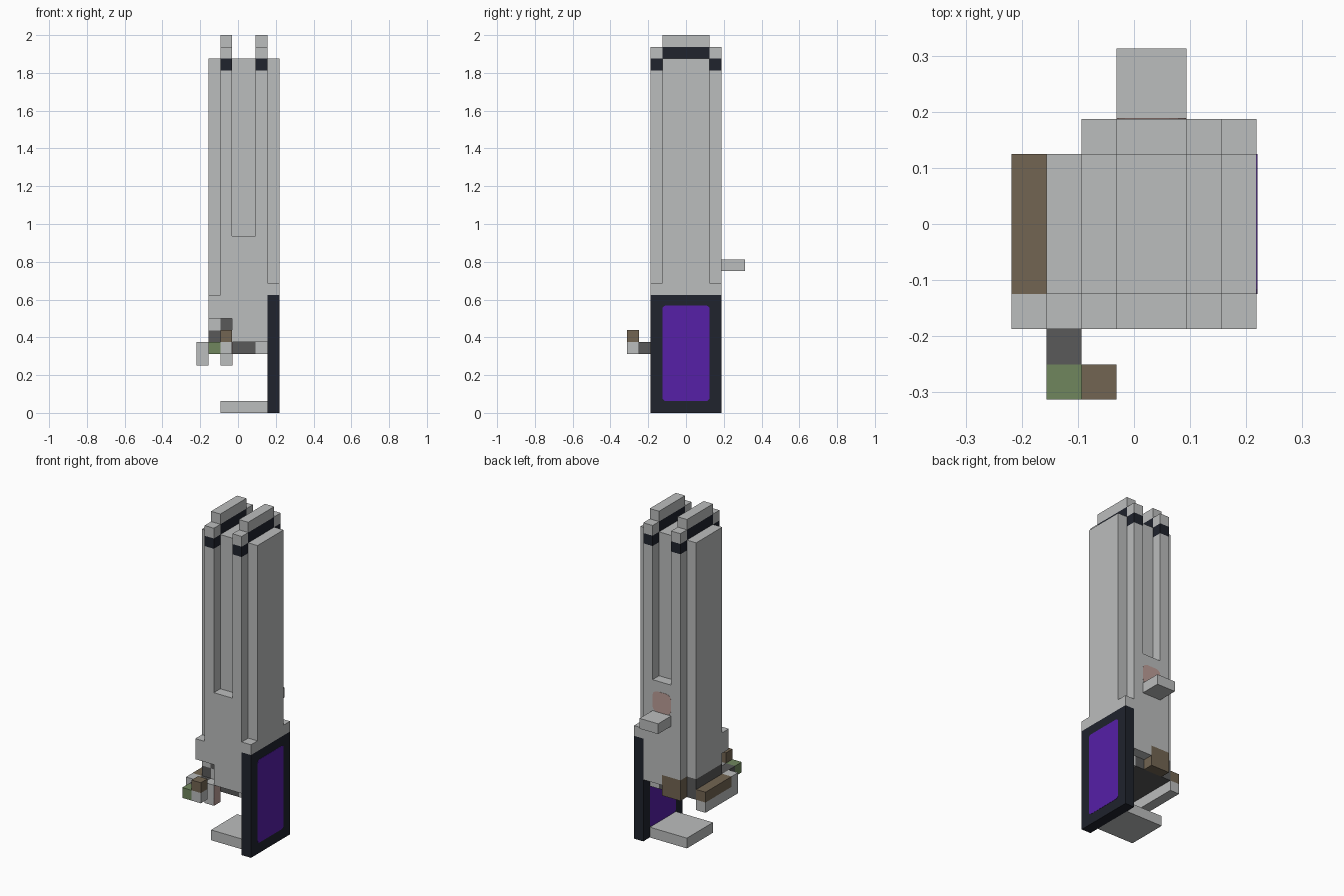
import bpy
import bmesh
from mathutils import Vector

old = bpy.data.objects.get("Cube")
if old:
    bpy.data.objects.remove(old, do_unlink=True)

UNIT = 1 / 16
X_MID = 3.5


def material(name, r, g, b):
    mat = bpy.data.materials.new(name)
    mat.use_nodes = True
    mat.diffuse_color = (r, g, b, 1)
    mat.node_tree.nodes["Principled BSDF"].inputs["Base Color"].default_value = (r, g, b, 1)
    return mat


GREY = material("light_grey", .5, .51, .51)
BLACK = material("blue_black", .014, .017, .026)
PURPLE = material("purple", .093, .014, .39)
BROWN = material("brown", .17, .13, .085)
DARK = material("dark_grey", .1, .1, .1)
GREEN = material("moss_green", .16, .24, .11)
PINK = material("dusty_pink", .5, .34, .31)


def box(name, mat, x, y, z, round_axis=None, radius=.3):
    """Block spanning the given ranges in grid units; optionally round the edges along one axis."""
    low, high = Vector((x[0], y[0], z[0])), Vector((x[1], y[1], z[1]))
    size, mid = high - low, (low + high) / 2 - Vector((X_MID, 0, 0))
    bm = bmesh.new()
    bmesh.ops.create_cube(bm, size=1)
    for v in bm.verts:
        v.co = Vector(a * b for a, b in zip(v.co, size)) + mid
        v.co *= UNIT
    if round_axis is not None:
        edges = [e for e in bm.edges
                 if abs((e.verts[0].co - e.verts[1].co).normalized()[round_axis]) > .9]
        bmesh.ops.bevel(bm, geom=edges, offset=radius * UNIT, segments=3,
                        profile=.5, affect='EDGES')
    mesh = bpy.data.meshes.new(name)
    bm.to_mesh(mesh)
    bm.free()
    mesh.materials.append(mat)
    obj = bpy.data.objects.new(name, mesh)
    bpy.context.collection.objects.link(obj)
    return obj


CORE = (-2, 2)
WIDE = (-3, 3)
FRONT = (-3, -2)
BACK = (2, 3)
RIBS = {"right": (2, 3), "left": (5, 6)}

# Tall core and side plates
box("core", GREY, (2, 6), CORE, (6, 30))
box("right_side_plate", GREY, (1, 2), CORE, (7, 30))
box("left_side_plate", GREY, (6, 7), CORE, (11, 30))
box("left_collar", GREY, (6, 7), WIDE, (10, 11))

# Stepped front and back walls below the slots
box("front_wall_low", GREY, (3, 6), FRONT, (6, 8))
box("front_wall_mid", GREY, (1, 6), FRONT, (8, 10))
box("front_wall_high", GREY, (2, 6), FRONT, (10, 15))
box("back_wall_low", GREY, (4, 6), BACK, (6, 7))
box("back_wall", GREY, (2, 6), BACK, (7, 16))

# Ribs with black bands, and the ridges between them
for side, x in RIBS.items():
    for face, y, base in (("front", FRONT, 15), ("back", BACK, 16)):
        box(f"{face}_{side}_rib", GREY, x, y, (base, 29))
        box(f"{face}_{side}_rib_band", BLACK, x, y, (29, 30))
        box(f"{face}_{side}_rib_cap", GREY, x, y, (30, 31))
    box(f"{side}_ridge_band", BLACK, x, CORE, (30, 31))
    box(f"{side}_ridge_cap", GREY, x, CORE, (31, 32))

# Side panel with a purple inset on both faces
box("side_panel", BLACK, (6, 7), WIDE, (0, 10))
for name, x in (("outer_window", (6.98, 7.02)), ("inner_window", (5.98, 6.02))):
    box(name, PURPLE, x, CORE, (1, 9.1), round_axis=0)

# Foot plate and back tab
box("foot_plate", GREY, (2, 6), CORE, (0, 1))
box("back_tab", GREY, (3, 5), (3, 5), (12, 13))
box("back_mark", PINK, (3, 5), (2.98, 3.02), (13, 15), round_axis=1, radius=.5)

# Underside
box("under_plate", DARK, (2, 5), CORE, (5, 6))
box("under_rail", GREY, (5, 6), CORE, (5, 6))
box("dark_side_strip", DARK, (1, 2), CORE, (5, 7))
box("front_notch_plate", DARK, (2, 3), (-2.05, -2), (7, 8))
box("brown_back_block", BROWN, (2, 4), BACK, (5, 7))
box("front_peg", GREY, (2, 3), FRONT, (4, 6))
box("peg_mark", PINK, (2.98, 3.02), FRONT, (4, 6))

# Right lower rail
box("rail_top", BROWN, (0, 1), CORE, (5, 6))
box("rail_base", GREY, (0, 1), CORE, (4, 5))
box("rail_end", GREY, (0, 1), FRONT, (4, 6))

# Small front catch
box("catch_arm", DARK, (1, 2), (-4, -2), (5, 6))
box("catch_green_block", GREEN, (1, 2), (-5, -4), (5, 6))
box("catch_base", GREY, (2, 3), (-5, -4), (5, 6))
box("catch_top", BROWN, (2, 3), (-5, -4), (6, 7))
